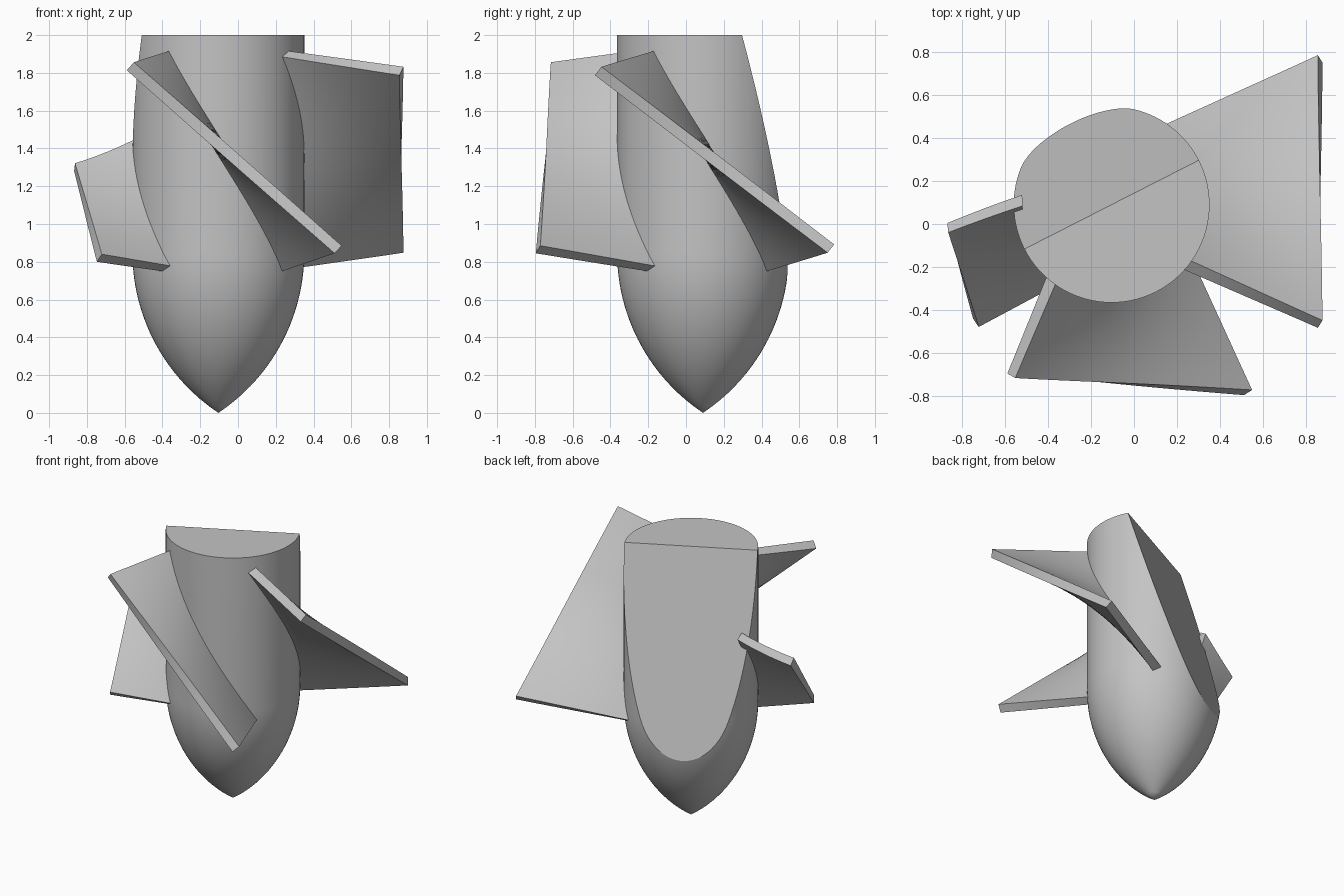
import bpy, bmesh
from math import sin, cos, pi, radians, sqrt
from mathutils import Vector, Matrix

old = bpy.data.objects.get("Cube")
if old:
    bpy.data.objects.remove(old)

AXIS = Vector((-0.104, 0.09, 0))      # hub axis
RADIUS, NOSE = 0.455, 0.85            # hub radius and nose length
THICK = 0.06
CUT_NORMAL = Vector((-0.454, 0.891, 0.3))   # slanted cut on the back

grey = bpy.data.materials.new("plain grey")
grey.use_nodes = True
grey.diffuse_color = (0.55, 0.55, 0.55, 1)
grey.node_tree.nodes["Principled BSDF"].inputs["Base Color"].default_value = (0.55, 0.55, 0.55, 1)


def finish(name, bm, thickness=0):
    """Turn a bmesh into a shaded object, optionally thickened."""
    bmesh.ops.recalc_face_normals(bm, faces=bm.faces)
    mesh = bpy.data.meshes.new(name)
    bm.to_mesh(mesh)
    bm.free()
    mesh.materials.append(grey)
    ob = bpy.data.objects.new(name, mesh)
    ob.location = AXIS
    bpy.context.collection.objects.link(ob)
    bpy.ops.object.select_all(action='DESELECT')
    ob.select_set(True)
    bpy.context.view_layer.objects.active = ob
    if thickness:
        mod = ob.modifiers.new("thickness", 'SOLIDIFY')
        mod.thickness = thickness
        mod.offset = 0
        bpy.ops.object.modifier_apply(modifier=mod.name)
    bpy.ops.object.shade_smooth_by_angle(angle=radians(30))


def slice_off(bm, lift=0):
    """Remove everything behind the slanted plane; return the cut edges."""
    out = bmesh.ops.bisect_plane(
        bm, geom=bm.verts[:] + bm.edges[:] + bm.faces[:], dist=1e-5,
        plane_co=Vector((0, 0, 2)) + lift * Vector((-0.454, 0.891, 0)),
        plane_no=CUT_NORMAL.normalized(), clear_outer=True)
    return [g for g in out["geom_cut"] if isinstance(g, bmesh.types.BMEdge)]


# Hub: pointed arc nose and straight shaft, turned about the axis
bm = bmesh.new()
rho = (RADIUS ** 2 + NOSE ** 2) / (2 * RADIUS)
profile = [(0, 0)]
for i in range(1, 25):
    z = NOSE * i / 24
    profile.append((sqrt(rho ** 2 - (NOSE - z) ** 2) + RADIUS - rho, z))
profile += [(RADIUS, 2), (0, 2)]
verts = [bm.verts.new((r, 0, z)) for r, z in profile]
edges = [bm.edges.new(pair) for pair in zip(verts, verts[1:])]
bmesh.ops.spin(bm, geom=verts + edges, cent=(0, 0, 0), axis=(0, 0, 1),
               angle=2 * pi, steps=96)
bmesh.ops.remove_doubles(bm, verts=bm.verts, dist=1e-4)
slice_off(bm)
bmesh.ops.holes_fill(bm, edges=[e for e in bm.edges if e.is_boundary], sides=0)
finish("hub", bm)


def blade(name, turn, low, high, sliced=False):
    """Ruled blade from a quarter-turn helix on the hub to a straight tip."""
    bm = bmesh.new()
    low, high = Vector(low), Vector(high)
    steps, spans = 28, 8
    rows = []
    for i in range(steps + 1):
        t = i / steps
        a = radians(52 - 90.5 * t)
        root = Vector((RADIUS * cos(a), RADIUS * sin(a), 0.765 + 1.135 * t))
        tip = low.lerp(high, t)
        start = root - (tip - root).normalized() * 0.04
        rows.append([bm.verts.new(start.lerp(tip, j / spans))
                     for j in range(spans + 1)])
    for a, b in zip(rows, rows[1:]):
        for j in range(spans):
            bm.faces.new((a[j], a[j + 1], b[j + 1], b[j]))
    bm.transform(Matrix.Rotation(radians(turn), 4, 'Z'))
    if sliced:
        slice_off(bm, 0.04)
    finish(name, bm, THICK)


# Blades: tips are given before turning about the hub
blade("left_blade", 0, (0.969, 0.677, 0.87), (0.969, -0.555, 1.81))
blade("front_blade", -90, (0.873, 0.634, 0.865), (0.795, -0.466, 1.835))
blade("right_blade", 180, (0.63, 0.55, 0.82), (0.90, -0.36, 1.81), sliced=True)
